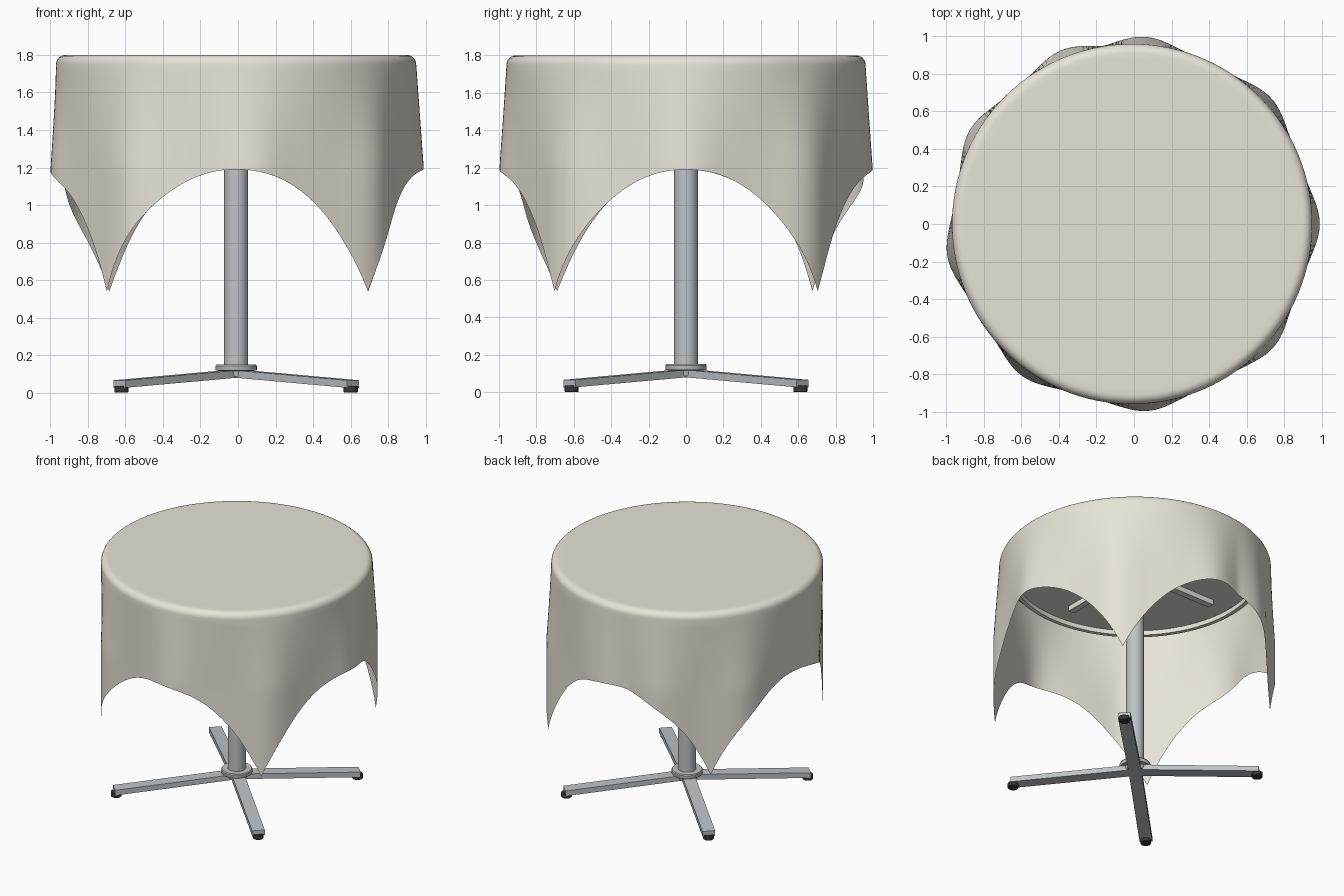
import bpy, bmesh, math
from mathutils import Matrix

if "Cube" in bpy.data.objects:
    bpy.data.objects.remove(bpy.data.objects["Cube"])

CX = -0.01          # table axis sits slightly left of the cloth's bounds


def material(name, r, g, b):
    m = bpy.data.materials.new(name)
    m.diffuse_color = (r, g, b, 1)
    m.use_nodes = True
    m.node_tree.nodes["Principled BSDF"].inputs["Base Color"].default_value = m.diffuse_color
    return m


CREAM = material("cream", 0.80, 0.77, 0.69)
METAL = material("metal", 0.52, 0.55, 0.57)
BLACK = material("rubber", 0.04, 0.04, 0.04)


def finish(name, bm, mat, angle=35):
    bmesh.ops.recalc_face_normals(bm, faces=bm.faces)
    me = bpy.data.meshes.new(name)
    bm.to_mesh(me)
    bm.free()
    me.materials.append(mat)
    ob = bpy.data.objects.new(name, me)
    bpy.context.collection.objects.link(ob)
    bpy.ops.object.select_all(action='DESELECT')
    ob.select_set(True)
    bpy.context.view_layer.objects.active = ob
    bpy.ops.object.shade_smooth_by_angle(angle=math.radians(angle))
    return ob


def lathe(name, profile, mat, n=48, x=CX, y=0.0, closed=False):
    """Revolve (radius, z) points; open profiles get capped ends."""
    bm = bmesh.new()
    rings = [[bm.verts.new((x + r * math.cos(2 * math.pi * i / n),
                            y + r * math.sin(2 * math.pi * i / n), z))
              for i in range(n)] for r, z in profile]
    pairs = list(zip(rings, rings[1:]))
    if closed:
        pairs.append((rings[-1], rings[0]))
    else:
        bm.faces.new(rings[0])
        bm.faces.new(rings[-1])
    for a, b in pairs:
        for i in range(n):
            j = (i + 1) % n
            bm.faces.new((a[i], a[j], b[j], b[i]))
    return finish(name, bm, mat)


def bar(name, length, width, z_in, z_out, thick, angle, mat, start=0.0):
    """Radial bar whose top slopes from z_in to z_out."""
    bm = bmesh.new()
    bmesh.ops.create_cube(bm, size=1)
    for v in bm.verts:
        outer, upper = v.co.x > 0, v.co.z > 0
        v.co.x = length if outer else start
        v.co.y *= width
        v.co.z = (z_out if outer else z_in) - (0 if upper else thick)
    bmesh.ops.transform(bm, verts=bm.verts,
                        matrix=Matrix.Translation((CX, 0, 0)) @ Matrix.Rotation(angle, 4, 'Z'))
    return finish(name, bm, mat)


# Square cloth draped over the round top
R, TOP, HALF, FILLET, N = 0.96, 1.80, 1.57, 0.05, 192
LOBES = (0, 42, 86, 112, 150, 190, 234, 275, 319)


def fold(deg):
    return max(math.exp(-(((deg - c + 180) % 360 - 180) / 11) ** 2) for c in LOBES)


bm = bmesh.new()
columns = []
for i in range(N):
    a = 2 * math.pi * i / N
    g = fold(math.degrees(a))
    drop = HALF / max(abs(math.cos(a)), abs(math.sin(a))) - R
    pts = [(0.45, TOP), (R - FILLET - 0.03, TOP)]
    for k in range(7):
        t = math.pi / 2 * k / 6
        pts.append((R - FILLET + FILLET * math.sin(t), TOP - FILLET + FILLET * math.cos(t)))
    for k in range(1, 17):
        d = FILLET + (drop - FILLET) * k / 16
        w = min((d - FILLET) / 0.55, 1)
        pts.append((R + w * (-0.012 + 0.052 * g), TOP - d))
    columns.append([bm.verts.new((CX + r * math.cos(a), r * math.sin(a), z)) for r, z in pts])
for i in range(N):
    p, q = columns[i], columns[(i + 1) % N]
    for k in range(len(p) - 1):
        bm.faces.new((p[k], p[k + 1], q[k + 1], q[k]))
bm.faces.new([c[0] for c in columns])
finish("tablecloth", bm, CREAM, 60)

# Table top with its under-rim and cross braces
lathe("table_top", [(0.93, 1.74), (0.945, 1.755), (0.945, 1.775), (0.93, 1.79)], CREAM, 96)
lathe("under_rim", [(0.87, 1.745), (0.87, 1.705), (0.90, 1.705), (0.90, 1.745)], CREAM, 96, closed=True)
for k in range(4):
    bar(f"brace_{k + 1}", 0.70, 0.05, 1.745, 1.745, 0.045, k * math.pi / 2, CREAM)

# Pedestal pole and hub
lathe("pole", [(0.0635, 0.09), (0.0635, 1.74)], METAL)
lathe("hub", [(0.075, 0.085), (0.08, 0.115), (0.108, 0.118), (0.11, 0.122),
              (0.11, 0.143), (0.105, 0.15)], METAL)

# Four diagonal legs with rubber feet
for k in range(4):
    a = math.pi / 4 + k * math.pi / 2
    bar(f"leg_{k + 1}", 0.88, 0.09, 0.122, 0.066, 0.04, a, METAL)
    lathe(f"foot_{k + 1}", [(0.034, 0.0), (0.038, 0.004), (0.038, 0.036)], BLACK, 24,
          CX + 0.865 * math.cos(a), 0.865 * math.sin(a))
